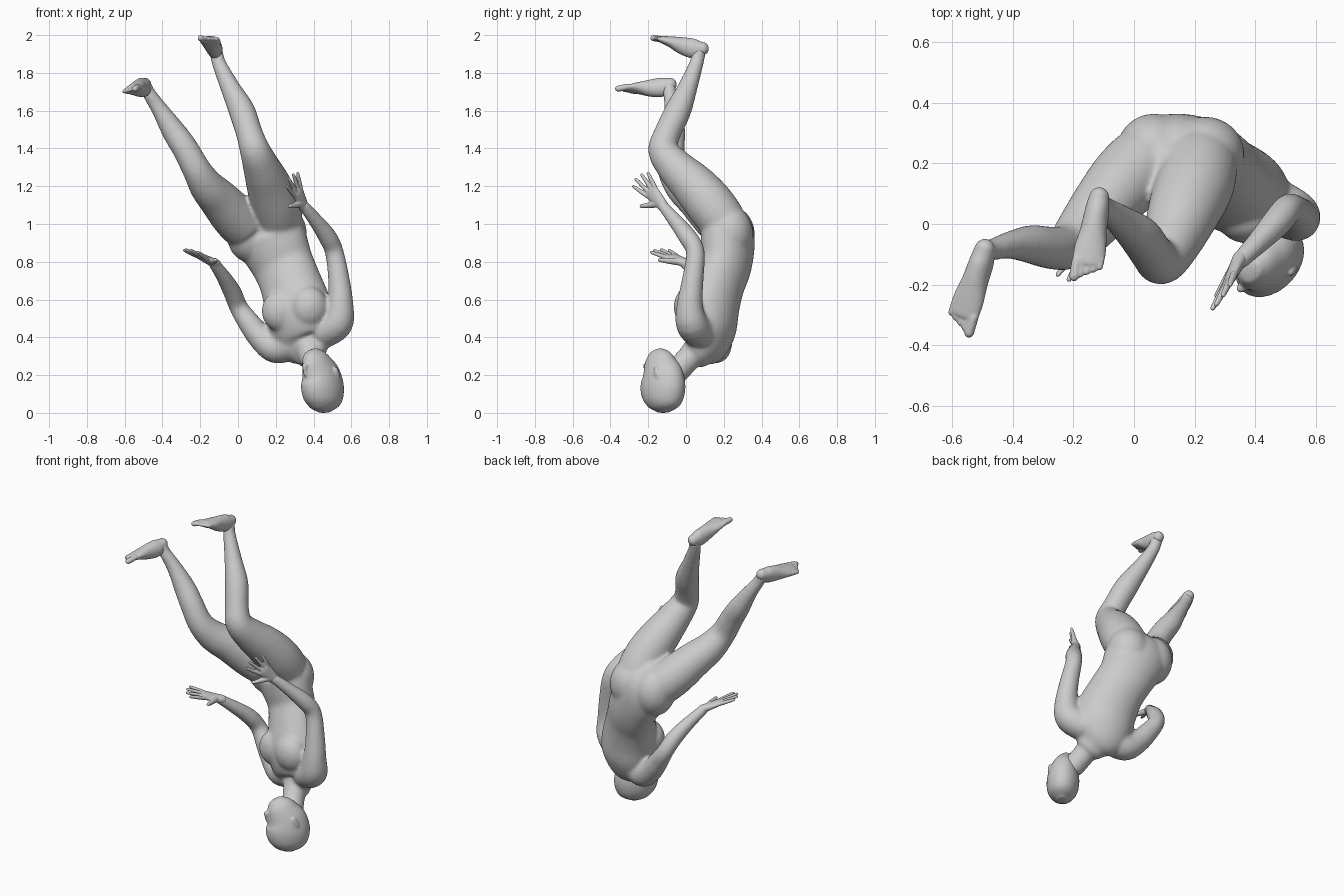
import bpy, bmesh, math
from mathutils import Vector, Matrix


def spline(secs, steps):
    # Catmull-Rom through rows of (x, y, z, half width, half depth)
    rows = [s if len(s) == 5 else (*s, s[3]) for s in secs]
    out = []
    for i in range(len(rows) - 1):
        p0, p1, p2 = rows[max(i - 1, 0)], rows[i], rows[i + 1]
        p3 = rows[min(i + 2, len(rows) - 1)]
        for k in range(steps):
            t = k / steps
            out.append([0.5 * (2 * b + (c - a) * t + (2 * a - 5 * b + 4 * c - d) * t * t
                               + (3 * b - a - 3 * c + d) * t ** 3)
                        for a, b, c, d in zip(p0, p1, p2, p3)])
    return out + [list(rows[-1])]


def tube(bm, secs, front, n=20, steps=4, cap=1.0):
    # closed tube with elliptical sections and rounded ends
    rows = spline(secs, steps)
    pts = [Vector(r[:3]) for r in rows]
    rings = []
    for i, r in enumerate(rows):
        t = (pts[min(i + 1, len(pts) - 1)] - pts[max(i - 1, 0)]).normalized()
        side = t.cross(Vector(front)).normalized()
        f = side.cross(t)
        rings.append((pts[i], side * r[3], f * r[4], t * min(r[3], r[4]) * cap))
    p, s, f, t = rings[0]
    q, s2, f2, t2 = rings[-1]
    for k in (0.5, 0.85, 0.98):
        c = math.sqrt(1 - k * k)
        rings.insert(0, (p - t * k, s * c, f * c, t))
        rings.append((q + t2 * k, s2 * c, f2 * c, t2))
    loops = [[bm.verts.new(p + s * math.cos(j * math.tau / n) + f * math.sin(j * math.tau / n))
              for j in range(n)] for p, s, f, t in rings]
    for a, b in zip(loops, loops[1:]):
        for j in range(n):
            bm.faces.new((a[j], a[(j + 1) % n], b[(j + 1) % n], b[j]))
    bm.faces.new(loops[0][::-1])
    bm.faces.new(loops[-1])


def ball(bm, c, r):
    bmesh.ops.create_uvsphere(bm, u_segments=24, v_segments=16, radius=1,
                              matrix=Matrix.Translation(c) @ Matrix.Diagonal((*r, 1)))


def finish(bm, name, voxel, smooth):
    # fuse the overlapping volumes into one smooth skin
    bmesh.ops.recalc_face_normals(bm, faces=bm.faces)
    me = bpy.data.meshes.new(name)
    bm.to_mesh(me)
    bm.free()
    ob = bpy.data.objects.new(name, me)
    bpy.context.collection.objects.link(ob)
    m = ob.modifiers.new("fuse", 'REMESH')
    m.mode, m.voxel_size, m.use_smooth_shade = 'VOXEL', voxel, True
    m = ob.modifiers.new("soften", 'SMOOTH')
    m.factor, m.iterations = 0.5, smooth


# torso
FRONT = (-0.36, -0.93, 0)
bm = bmesh.new()
tube(bm, [(.385, .07, .325, .1, .075), (.365, .105, .37, .16, .11), (.345, .118, .44, .18, .142),
          (.32, .125, .55, .182, .152), (.28, .168, .68, .168, .137), (.24, .21, .78, .168, .13),
          (.195, .22, .88, .185, .136), (.155, .218, .97, .185, .132), (.13, .19, 1.03, .13, .1)],
     FRONT, 32)
for c, r in (((.235, .23, .95), (.13, .125, .15)), ((.065, .235, .945), (.125, .13, .15)),
             ((.375, .015, .56), (.1, .08, .11)), ((.225, .06, .54), (.1, .08, .11))):
    ball(bm, c, r)
# neck
tube(bm, [(.37, .08, .36, .085), (.39, .025, .3, .068), (.425, -.05, .22, .068)], FRONT)
# legs
tube(bm, [(.235, .2, .94, .085), (.22, .2, 1.0, .122), (.2, .13, 1.1, .13), (.165, .045, 1.2, .12),
          (.125, -.055, 1.3, .099), (.09, -.12, 1.39, .081), (.06, -.098, 1.48, .071),
          (.02, -.042, 1.6, .07), (-.04, .008, 1.72, .053), (-.1, .055, 1.85, .038),
          (-.115, .07, 1.91, .036)], (-.3, -.9, 0), 24)
tube(bm, [(.1, .21, .9, .08), (.05, .21, .97, .12), (-.02, .15, 1.04, .123), (-.1, .06, 1.13, .108),
          (-.165, -.02, 1.2, .093), (-.22, -.075, 1.29, .076), (-.28, -.078, 1.4, .07),
          (-.34, -.067, 1.49, .064), (-.41, -.07, 1.6, .046), (-.47, -.085, 1.69, .036),
          (-.49, -.09, 1.73, .036)], (-.3, -.9, 0), 24)
# arms, each starting inside the shoulder
tube(bm, [(.45, .07, .43, .09), (.525, .03, .475, .086), (.542, .02, .57, .07), (.535, .035, .7, .058),
          (.51, .05, .85, .05), (.475, .01, .93, .05), (.41, -.06, 1.02, .039),
          (.345, -.125, 1.1, .03)], (-.7, .1, .1))
tube(bm, [(.28, .13, .37, .09), (.2, .155, .345, .084), (.125, .18, .395, .07), (.06, .2, .475, .06),
          (.003, .21, .56, .05), (-.03, .16, .64, .049), (-.08, .07, .725, .039),
          (-.13, -.01, .795, .03)], (-.5, .5, -.5))
finish(bm, "body", .009, 16)

# head with nose and ears
FACE = Vector((-.65, -.76, 0))
SIDE = Vector((.76, -.65, 0))
UP = Vector((0, 0, 1))
bm = bmesh.new()
tube(bm, [(.458, -.12, .009, .035, .045), (.457, -.12, .03, .066, .087), (.455, -.12, .07, .089, .118),
          (.448, -.122, .13, .097, .133), (.438, -.125, .195, .089, .124), (.418, -.138, .25, .073, .098),
          (.396, -.15, .295, .055, .075), (.385, -.158, .322, .034, .045)], FACE, 28, cap=.25)
mid = Vector((.415, -.14, .2))
tube(bm, [(*(mid + FACE * .088), .01), (*(mid + FACE * .092 + UP * .03), .013),
          (*(mid + FACE * .095 + UP * .048), .016)], FACE, 12)
for s in (-1, 1):
    e = Vector((.435, -.122, .212)) + SIDE * s * .088 - FACE * .03
    tube(bm, [(*(e - UP * .025 - FACE * .012), .011, .018), (*e, .011, .02),
              (*(e + UP * .025 + FACE * .006), .008, .011)], FACE, 12)
finish(bm, "head", .006, 5)


def hand(name, wrist, u, v):
    # u points to the fingertips, v to the thumb
    w, u = Vector(wrist), Vector(u).normalized()
    v = Vector(v)
    v = (v - u * v.dot(u)).normalized()
    nrm = u.cross(v)
    bm = bmesh.new()
    tube(bm, [(*(w - u * .02), .029, .026), (*(w + u * .03), .036, .022), (*(w + u * .09), .045, .017),
              (*(w + u * .105), .043, .013)], nrm)
    for off, length in ((.035, .095), (.012, .108), (-.012, .1), (-.035, .08)):
        a = w + u * .1 + v * off
        d = (u + v * off * 8).normalized() * length
        tube(bm, [(*a, .0125), (*(a + d * .5), .0115), (*(a + d), .0085)], nrm, 10)
    tube(bm, [(*(w + u * .025 + v * .015), .021), (*(w + u * .055 + v * .06), .016),
              (*(w + u * .085 + v * .1), .0105)], nrm, 10)
    finish(bm, name, .004, 2)


hand("right_hand", (.345, -.125, 1.1), (-.31, -.62, .74), (-.27, -.35, -.45))
hand("left_hand", (-.13, -.01, .795), (-.66, -.68, .33), (.7, -.7, -.15))


def foot(name, heel, ball_pt, sole, big):
    # sole is the outward direction of the sole, big the side of the big toe
    h, b, n = Vector(heel), Vector(ball_pt), Vector(sole).normalized()
    d = b - h
    u = d.normalized()
    s = u.cross(n).normalized() * big
    n = s.cross(u) * big
    bm = bmesh.new()
    rows = []
    for k, drop, a, c in ((0, .022, .034, .036), (.2, .028, .04, .052), (.5, .02, .044, .046),
                          (.78, .008, .053, .03), (1, .002, .053, .02)):
        rows.append((*(h + d * k - n * drop), a, c))
    tube(bm, rows, n)
    for i in range(5):
        a = b + s * (.037 - .0195 * i) - u * .006 * i
        r = .017 if i == 0 else .0115
        tube(bm, [(*a, r), (*(a + u * (.055 - .005 * i)), r)], n, 10)
    finish(bm, name, .005, 3)


foot("right_foot", (-.115, .09, 1.95), (-.152, -.125, 1.978), (0, .15, 1), 1)
foot("left_foot", (-.5, -.085, 1.76), (-.562, -.295, 1.716), (-.35, -.15, .9), -1)
